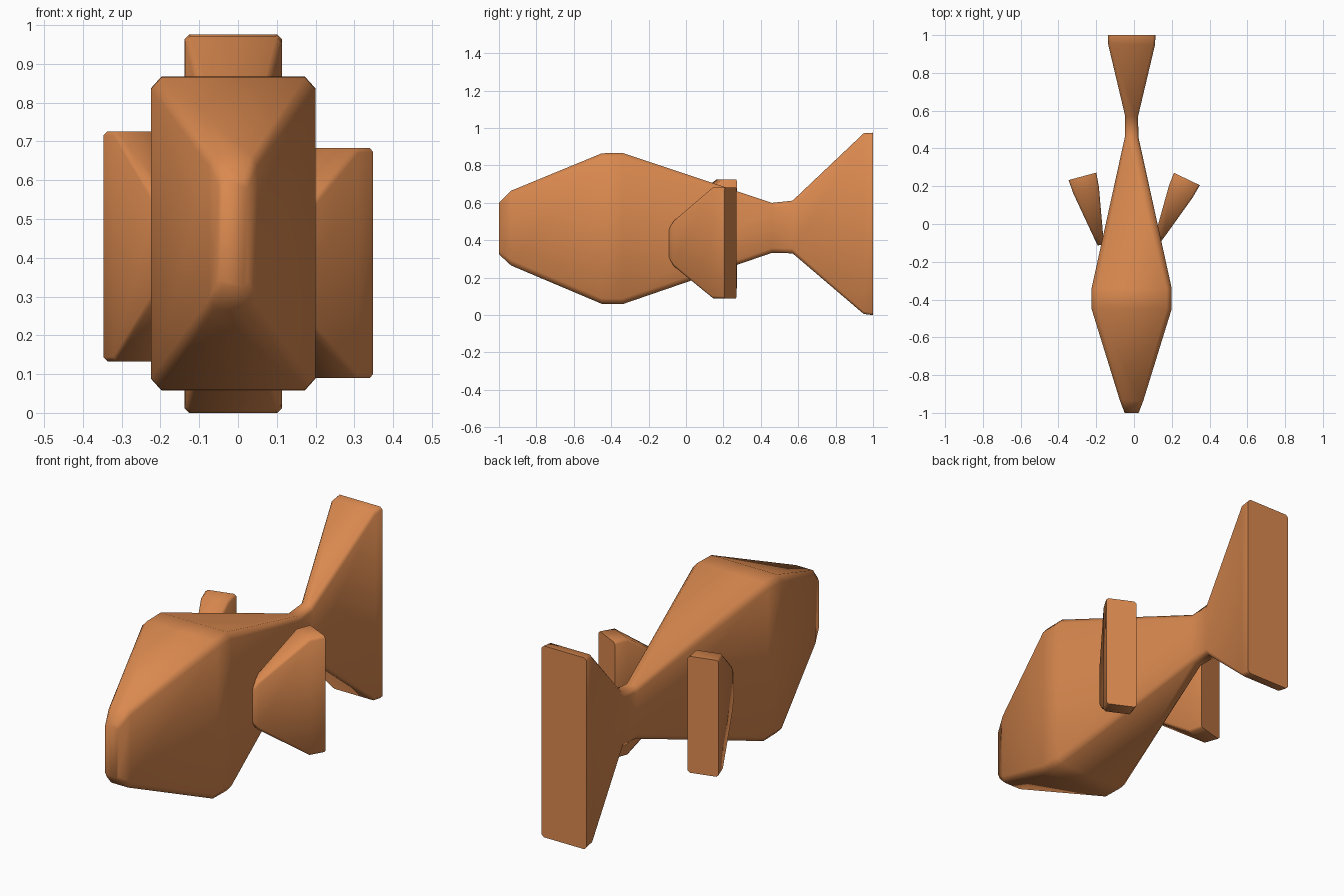
import bpy, bmesh, math
from mathutils import Matrix

old = bpy.data.objects.get("Cube")
if old:
    bpy.data.objects.remove(old, do_unlink=True)

# Single warm brown-orange material
mat = bpy.data.materials.new("warm_orange")
mat.use_nodes = True
COLOUR = (0.70, 0.25, 0.078, 1.0)
mat.diffuse_color = COLOUR
mat.node_tree.nodes["Principled BSDF"].inputs["Base Color"].default_value = COLOUR


def section(y, hw, lo, hi, cx, cz):
    """Rectangle with cut corners, standing across the y axis."""
    return [(-hw + cx, y, lo), (hw - cx, y, lo), (hw, y, lo + cz), (hw, y, hi - cz),
            (hw - cx, y, hi), (-hw + cx, y, hi), (-hw, y, hi - cz), (-hw, y, lo + cz)]


def loft(name, stations, matrix):
    """Skin a row of sections, cap both ends and shade smooth."""
    bm = bmesh.new()
    rings = [[bm.verts.new(p) for p in section(*s)] for s in stations]
    for a, b in zip(rings, rings[1:]):
        for i in range(8):
            j = (i + 1) % 8
            bm.faces.new((a[i], a[j], b[j], b[i]))
    bm.faces.new(rings[0])
    back = bm.faces.new(rings[-1])
    bmesh.ops.recalc_face_normals(bm, faces=bm.faces[:])
    for f in bm.faces:
        f.smooth = True
    for e in back.edges:  # crisp rim round the flat rear end
        e.smooth = False
    bm.transform(matrix)
    mesh = bpy.data.meshes.new(name)
    bm.to_mesh(mesh)
    bm.free()
    mesh.materials.append(mat)
    obj = bpy.data.objects.new(name, mesh)
    bpy.context.collection.objects.link(obj)
    return obj


# Body and tail: y, half width, bottom, top, corner cut in x, corner cut in z
body = [
    (-1.00, 0.037, 0.325, 0.600, 0.010, 0.020),
    (-0.935, 0.062, 0.265, 0.665, 0.014, 0.030),
    (-0.45, 0.212, 0.060, 0.865, 0.027, 0.030),
    (-0.34, 0.212, 0.058, 0.867, 0.027, 0.030),
    (0.46, 0.036, 0.333, 0.600, 0.012, 0.025),
    (0.57, 0.034, 0.330, 0.612, 0.012, 0.025),
    (0.95, 0.124, 0.006, 0.972, 0.014, 0.015),
    (1.00, 0.126, 0.000, 0.975, 0.012, 0.012),
]
loft("body_and_tail", body, Matrix.Translation((-0.0125, 0, 0)))

# Side fins: the same flared wedge, turned outwards
fin = [
    (0.00, 0.016, -0.060, 0.060, 0.005, 0.012),
    (0.05, 0.026, -0.125, 0.120, 0.006, 0.015),
    (0.30, 0.070, -0.295, 0.298, 0.010, 0.012),
    (0.375, 0.076, -0.295, 0.298, 0.010, 0.010),
]
for name, x, y, z, angle in (("left_fin", 0.118, -0.100, 0.385, -25.6),
                             ("right_fin", -0.176, -0.110, 0.428, 15.0)):
    loft(name, fin, Matrix.Translation((x, y, z)) @ Matrix.Rotation(math.radians(angle), 4, 'Z'))
